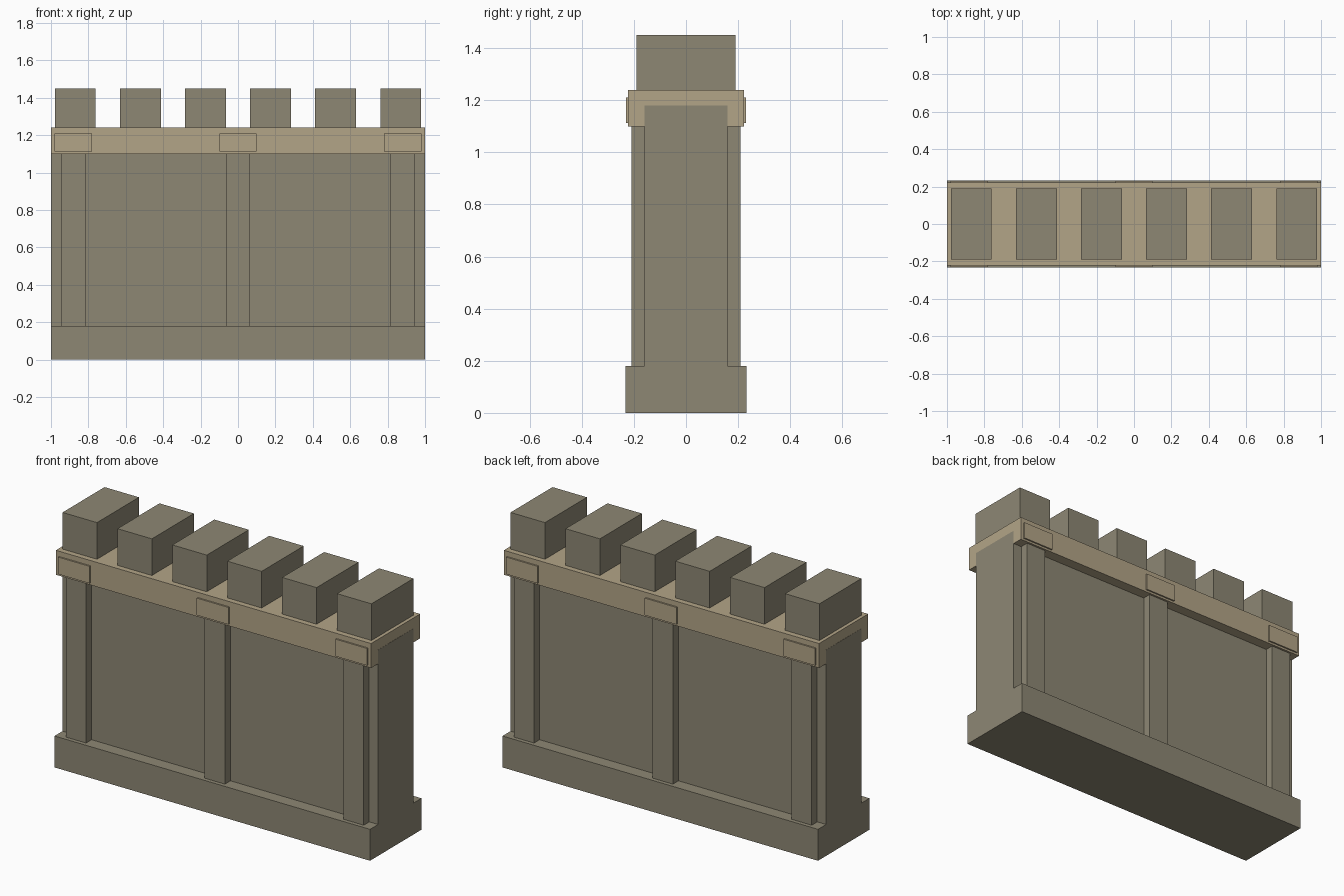
import bpy
import bmesh
from mathutils import Matrix, Vector

cube = bpy.data.objects.get("Cube")
if cube:
    bpy.data.objects.remove(cube, do_unlink=True)


def make_material(name, rgb):
    mat = bpy.data.materials.new(name)
    mat.use_nodes = True
    color = (*rgb, 1.0)
    mat.diffuse_color = color
    mat.node_tree.nodes["Principled BSDF"].inputs["Base Color"].default_value = color
    return mat


stone = make_material("grey brown stone", (0.27, 0.245, 0.175))
trim = make_material("tan stone", (0.45, 0.375, 0.245))


def box(name, x, y, z, mat):
    """Axis-aligned box from (min, max) ranges."""
    size = Vector((x[1] - x[0], y[1] - y[0], z[1] - z[0]))
    centre = Vector((sum(x), sum(y), sum(z))) / 2
    bm = bmesh.new()
    bmesh.ops.create_cube(bm, size=1, matrix=Matrix.LocRotScale(centre, None, size))
    mesh = bpy.data.meshes.new(name)
    bm.to_mesh(mesh)
    bm.free()
    mesh.materials.append(mat)
    obj = bpy.data.objects.new(name, mesh)
    bpy.context.collection.objects.link(obj)
    return obj


# Plinth, wall core and coping; the core shows flush through the coping ends
box("plinth", (-1, 1), (-0.233, 0.233), (0, 0.18), stone)
box("wall_core", (-1, 1), (-0.16, 0.16), (0.18, 1.18), stone)
box("coping", (-0.999, 0.999), (-0.222, 0.222), (1.10, 1.24), trim)

# Pilasters with a raised coping plate above each, on front and back
for side, face in ((-1, "front"), (1, "back")):
    for x, place in ((-0.88, "right"), (0, "middle"), (0.88, "left")):
        y = sorted((side * 0.15, side * 0.21))
        box(f"{face}_{place}_pilaster", (x - 0.064, x + 0.064), y, (0.18, 1.10), stone)
        y = sorted((side * 0.222, side * 0.231))
        box(f"{face}_{place}_plate", (x - 0.1, x + 0.1), y, (1.112, 1.21), trim)

# Battlements along the top
for i in range(6):
    x = (i - 2.5) * 0.348
    box(f"merlon_{i + 1}", (x - 0.109, x + 0.109), (-0.19, 0.19), (1.24, 1.45), stone)
